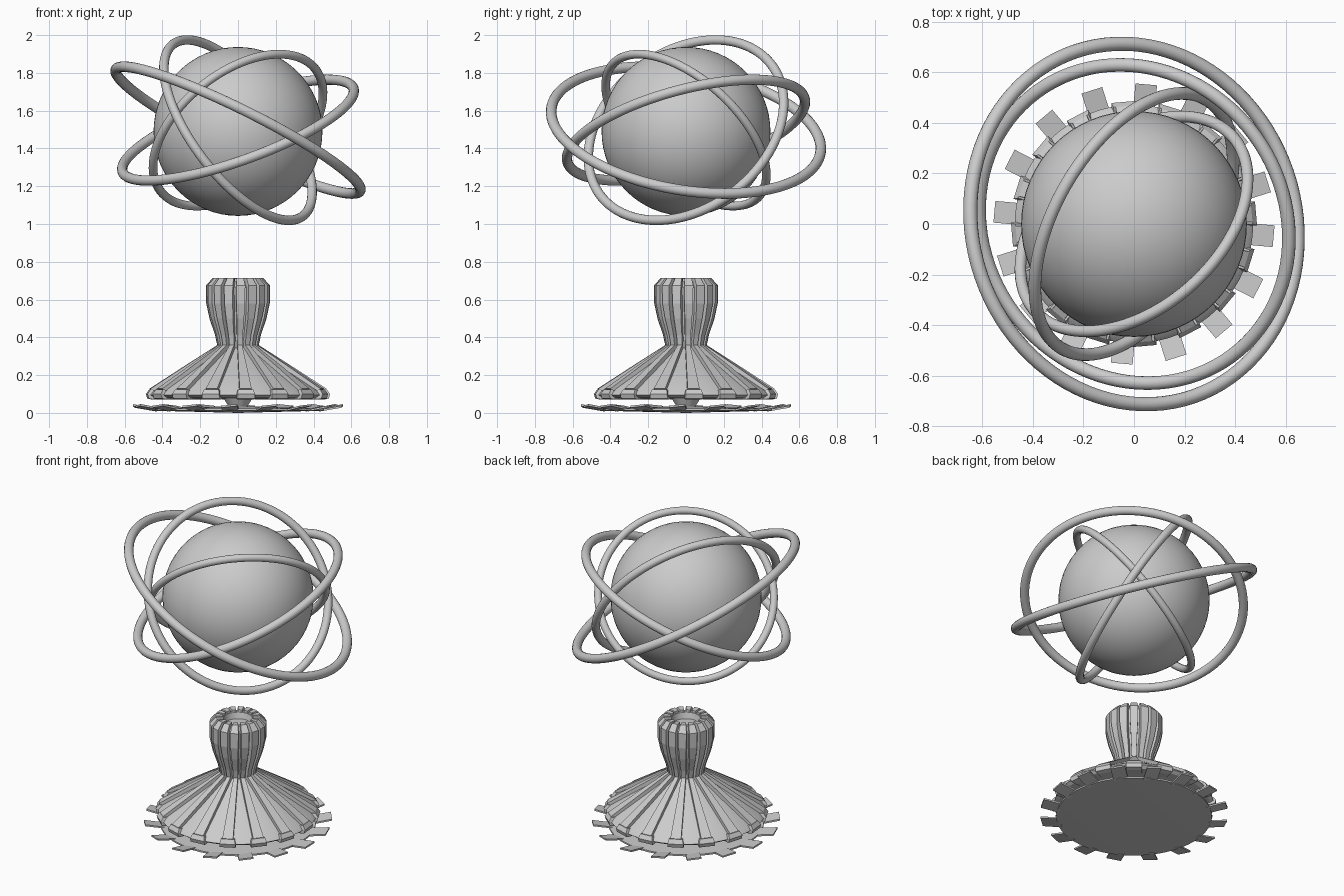
import bpy, math
from mathutils import Vector

if "Cube" in bpy.data.objects:
    bpy.data.objects.remove(bpy.data.objects["Cube"])

N = 16  # repeats around the stand


def smooth(obj, angle=30):
    bpy.ops.object.select_all(action='DESELECT')
    obj.select_set(True)
    bpy.context.view_layer.objects.active = obj
    bpy.ops.object.shade_smooth_by_angle(angle=math.radians(angle))


def make(name, verts, faces):
    me = bpy.data.meshes.new(name)
    me.from_pydata(verts, [], faces)
    me.update()
    obj = bpy.data.objects.new(name, me)
    bpy.context.collection.objects.link(obj)
    return obj


def lathe(name, profile, seg=64):
    """Revolve (r, z) points; first and last lie on the axis."""
    verts = [(0, 0, profile[0][1]), (0, 0, profile[-1][1])]
    mid = profile[1:-1]
    for r, z in mid:
        for i in range(seg):
            a = 2 * math.pi * i / seg
            verts.append((r * math.cos(a), r * math.sin(a), z))
    faces = []
    last = 2 + (len(mid) - 1) * seg
    for i in range(seg):
        j = (i + 1) % seg
        faces.append((0, 2 + j, 2 + i))
        faces.append((1, last + i, last + j))
        for k in range(len(mid) - 1):
            a, b = 2 + k * seg, 2 + (k + 1) * seg
            faces.append((a + i, a + j, b + j, b + i))
    obj = make(name, verts, faces)
    smooth(obj)
    return obj


def radial_strips(name, path, offset, twist=0.0):
    """N box strips; path rows are (outer r, outer z, inner r, inner z, half width)."""
    verts, faces = [], []
    for n in range(N):
        a = math.radians(offset) + 2 * math.pi * n / N
        c, s = math.cos(a), math.sin(a)
        base = len(verts)
        for ro, zo, ri, zi, w in path:
            for r, z, t in ((ro, zo, -w), (ro, zo, w), (ri, zi, w), (ri, zi, -w)):
                verts.append((r * c - t * s, r * s + t * c, z + twist * t))
        for k in range(len(path) - 1):
            p = base + 4 * k
            for e in range(4):
                f = (e + 1) % 4
                faces.append((p + e, p + f, p + 4 + f, p + 4 + e))
        q = base + 4 * (len(path) - 1)
        faces += [(base + 3, base + 2, base + 1, base), (q, q + 1, q + 2, q + 3)]
    return make(name, verts, faces)


# Globe
bpy.ops.mesh.primitive_uv_sphere_add(segments=64, ring_count=32, radius=0.447, location=(0, 0, 1.49))
globe = bpy.context.object
globe.name = "globe"
smooth(globe)

# Orbit rings: plane normal, radius, tube radius
rings = [("outer_ring", (0.44, 0.15, 0.885), 0.722, 0.028),
         ("second_ring", (-0.33, -0.245, 0.912), 0.65, 0.027),
         ("third_ring", (0.725, -0.42, 0.546), 0.570, 0.025),
         ("inner_ring", (-0.507, 0.58, 0.638), 0.522, 0.023)]
for name, normal, radius, tube in rings:
    bpy.ops.mesh.primitive_torus_add(major_segments=96, minor_segments=16,
                                     major_radius=radius, minor_radius=tube, location=(0, 0, 1.497))
    ring = bpy.context.object
    ring.name = name
    ring.rotation_euler = Vector(normal).to_track_quat('Z', 'Y').to_euler()
    smooth(ring, 60)

# Bottom plate, short connector, flared skirt, neck and hollow-topped head
lathe("stand_core", [
    (0, 0.0), (0.46, 0.012), (0.46, 0.022), (0.05, 0.035), (0.075, 0.075),
    (0.45, 0.08), (0.472, 0.095), (0.455, 0.115), (0.27, 0.23), (0.09, 0.345),
    (0.095, 0.40), (0.125, 0.50), (0.14, 0.57), (0.145, 0.665), (0.115, 0.698),
    (0.085, 0.698), (0.075, 0.66), (0, 0.66)])

# Upturned flaps around the bottom plate
radial_strips("plate_flaps", [
    (0.44, 0.022, 0.44, 0.012, 0.043),
    (0.555, 0.042, 0.555, 0.032, 0.043)], 17.5, twist=0.1)

# Sloping ribs on the skirt
radial_strips("skirt_ribs", [
    (0.10, 0.365, 0.07, 0.335, 0.012),
    (0.28, 0.25, 0.25, 0.215, 0.022),
    (0.468, 0.128, 0.43, 0.10, 0.032)], 5)

# Feet at the rib ends
radial_strips("rib_feet", [
    (0.45, 0.07, 0.40, 0.075, 0.044),
    (0.478, 0.076, 0.42, 0.08, 0.048),
    (0.485, 0.10, 0.42, 0.10, 0.048),
    (0.468, 0.125, 0.42, 0.115, 0.040)], 5)

# Upright ribs around the head, chamfered at the top
radial_strips("head_ribs", [
    (0.105, 0.335, 0.07, 0.345, 0.012),
    (0.12, 0.41, 0.08, 0.41, 0.015),
    (0.15, 0.50, 0.11, 0.50, 0.019),
    (0.167, 0.58, 0.12, 0.57, 0.023),
    (0.168, 0.675, 0.12, 0.66, 0.024),
    (0.132, 0.715, 0.10, 0.69, 0.018),
    (0.09, 0.712, 0.088, 0.69, 0.012)], 5)
